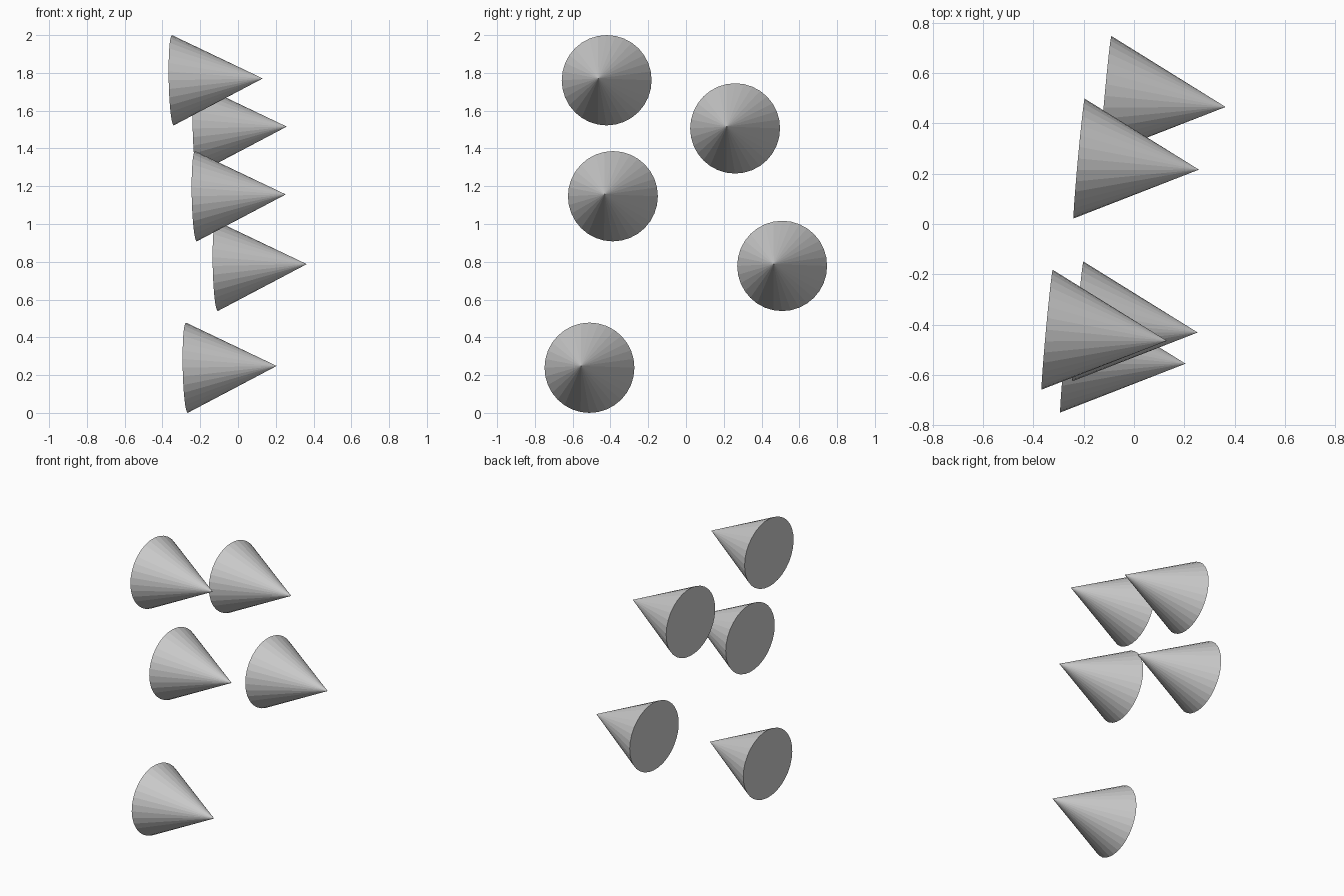
import bpy
from mathutils import Vector

if "Cube" in bpy.data.objects:
    bpy.data.objects.remove(bpy.data.objects["Cube"])

RADIUS, HEIGHT, SIDES = 0.239, 0.478, 32
AXIS = Vector((0.4755, -0.044, 0.0095)).normalized()  # base centre towards tip

# Base centre of each floating cone
BASES = [
    (-0.345, -0.420, 1.761),
    (-0.218, 0.260, 1.506),
    (-0.223, -0.387, 1.147),
    (-0.112, 0.509, 0.778),
    (-0.271, -0.511, 0.239),
]


def add_cone(name, base):
    centre = Vector(base) + AXIS * HEIGHT / 2
    bpy.ops.mesh.primitive_cone_add(
        vertices=SIDES, radius1=RADIUS, radius2=0, depth=HEIGHT,
        location=centre, rotation=AXIS.to_track_quat('Z', 'Y').to_euler())
    bpy.context.object.name = name


# Five identical cones, all pointing the same way
for i, base in enumerate(BASES, 1):
    add_cone(f"cone_{i}", base)
